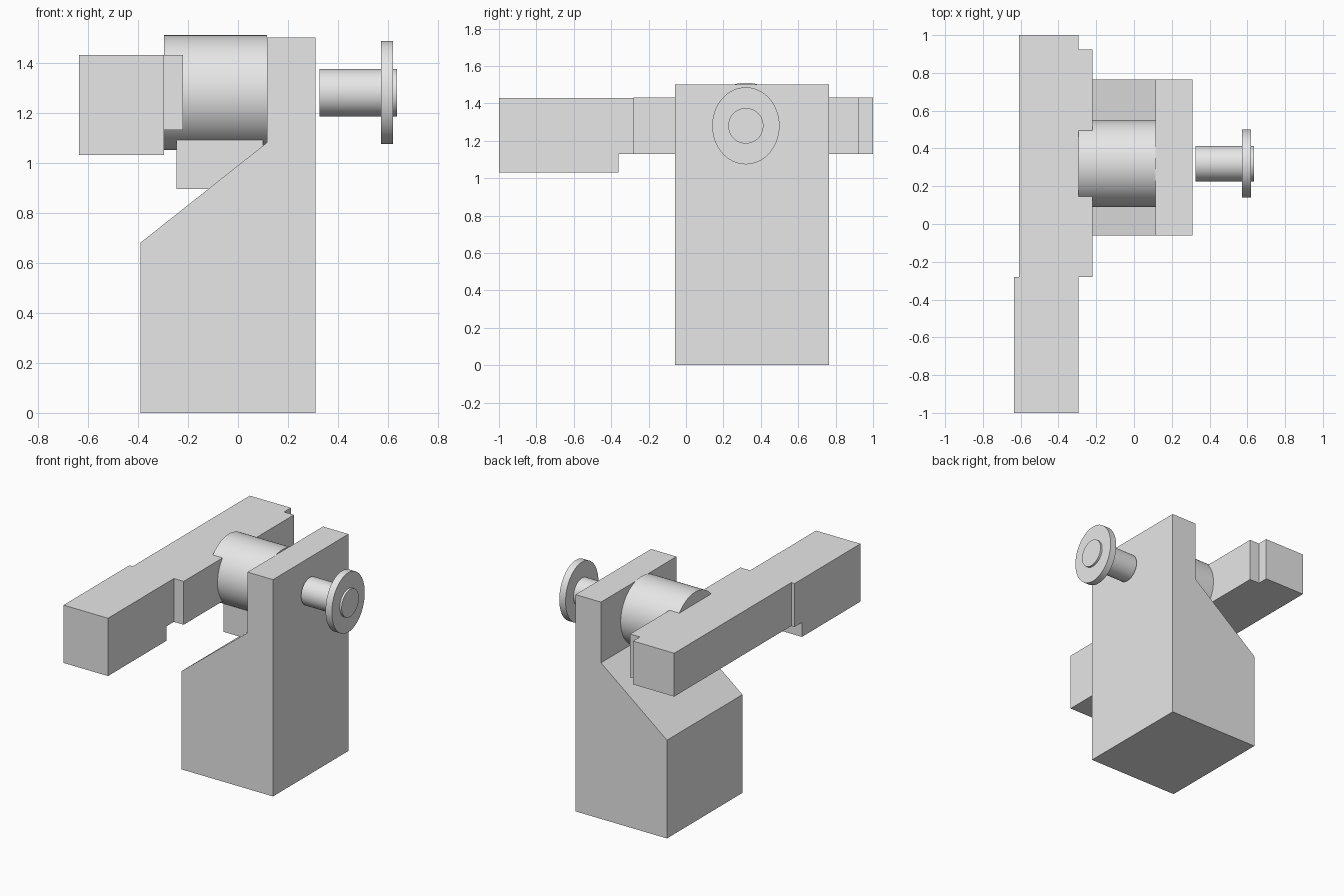
import bpy
import bmesh
from math import radians
from mathutils import Matrix, Vector

default_cube = bpy.data.objects.get("Cube")
if default_cube:
    bpy.data.objects.remove(default_cube, do_unlink=True)

grey = bpy.data.materials.new("plain_grey")
grey.use_nodes = True
grey.diffuse_color = (0.8, 0.8, 0.8, 1)
grey.node_tree.nodes["Principled BSDF"].inputs["Base Color"].default_value = (0.8, 0.8, 0.8, 1)


def add_object(name, bm):
    bmesh.ops.recalc_face_normals(bm, faces=bm.faces)
    mesh = bpy.data.meshes.new(name)
    bm.to_mesh(mesh)
    bm.free()
    mesh.materials.append(grey)
    obj = bpy.data.objects.new(name, mesh)
    bpy.context.collection.objects.link(obj)
    return obj


def prism(name, profile, axis, start, end):
    """Extrude a closed 2D profile along one axis (0 = x, 1 = y, 2 = z)."""
    def place(point):
        co = list(point)
        co.insert(axis, start)
        return Vector(co)

    bm = bmesh.new()
    face = bm.faces.new([bm.verts.new(place(p)) for p in profile])
    result = bmesh.ops.extrude_face_region(bm, geom=[face])
    offset = Vector((0, 0, 0))
    offset[axis] = end - start
    moved = [g for g in result["geom"] if isinstance(g, bmesh.types.BMVert)]
    bmesh.ops.translate(bm, vec=offset, verts=moved)
    return add_object(name, bm)


AXLE_Y, AXLE_Z = 0.32, 1.28


def round_bar(name, x0, x1, radius_y, radius_z):
    """Smooth bar lying along x on the common axle line."""
    bm = bmesh.new()
    bmesh.ops.create_cone(bm, cap_ends=True, segments=64, radius1=1, radius2=1, depth=1)
    bm.transform(Matrix.Translation(((x0 + x1) / 2, AXLE_Y, AXLE_Z))
                 @ Matrix.Diagonal((x1 - x0, radius_y, radius_z, 1))
                 @ Matrix.Rotation(radians(90), 4, "Y"))
    obj = add_object(name, bm)
    bpy.ops.object.select_all(action="DESELECT")
    obj.select_set(True)
    bpy.context.view_layer.objects.active = obj
    bpy.ops.object.shade_smooth_by_angle(angle=radians(30))
    return obj


# Pedestal with sloped shoulder and upright wall
prism("pedestal", [(-0.39, 0), (0.31, 0), (0.31, 1.5), (0.115, 1.5),
                   (0.115, 1.08), (-0.39, 0.68)], 1, -0.06, 0.765)

# Drum on the upright, with a stop block below it
round_bar("drum", -0.295, 0.115, 0.23, 0.23)
prism("stop_block", [(-0.245, 0.19), (0.1, 0.19), (0.1, 0.45), (-0.245, 0.45)],
      2, 0.895, 1.2)

# Long arm, narrowed at its rear end
prism("arm", [(-0.61, -0.28), (-0.22, -0.28), (-0.22, 0.925),
              (-0.295, 0.925), (-0.295, 1), (-0.61, 1)], 2, 1.13, 1.43)

# Deeper head at the front of the arm
prism("arm_head", [(-1, 1.03), (-0.36, 1.03), (-0.36, 1.13), (-0.28, 1.13),
                   (-0.28, 1.43), (-1, 1.43)], 0, -0.635, -0.295)

# Loose pin with flange on the outer side
round_bar("pin", 0.325, 0.635, 0.094, 0.095)
round_bar("pin_flange", 0.572, 0.62, 0.18, 0.206)
